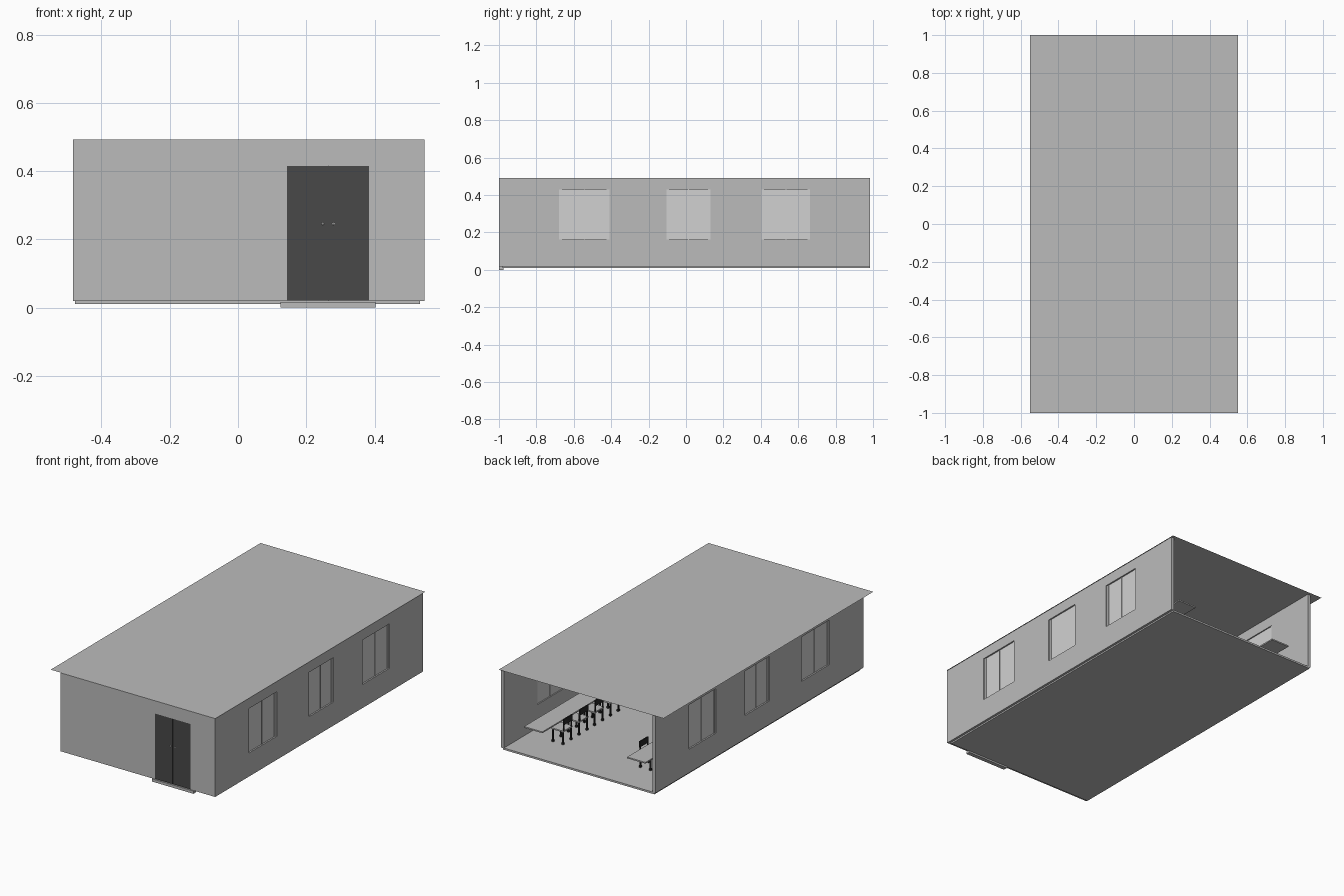
import bpy, bmesh
from mathutils import Vector

if "Cube" in bpy.data.objects:
    bpy.data.objects.remove(bpy.data.objects["Cube"])


def mat(name, r, g=None, b=None):
    m = bpy.data.materials.new(name)
    m.diffuse_color = (r, r if g is None else g, r if b is None else b, 1)
    m.use_nodes = True
    m.node_tree.nodes["Principled BSDF"].inputs["Base Color"].default_value = m.diffuse_color
    return m


WALL = mat("wall_grey", 0.5)
PANE = mat("pale_pane", 0.64)
DARK = mat("door_charcoal", 0.065)
BLACK = mat("chair_black", 0.02)
WHITE = mat("handle_white", 0.85)


def finish(bm, name, material):
    bmesh.ops.recalc_face_normals(bm, faces=bm.faces[:])
    me = bpy.data.meshes.new(name)
    bm.to_mesh(me)
    bm.free()
    me.materials.append(material)
    ob = bpy.data.objects.new(name, me)
    bpy.context.collection.objects.link(ob)
    return ob


def add_box(bm, x0, x1, y0, y1, z0, z1):
    vs = bmesh.ops.create_cube(bm, size=1)["verts"]
    for v in vs:
        v.co = Vector(((x0 + x1) / 2 + v.co.x * (x1 - x0),
                       (y0 + y1) / 2 + v.co.y * (y1 - y0),
                       (z0 + z1) / 2 + v.co.z * (z1 - z0)))


def boxes(name, material, *dims):
    bm = bmesh.new()
    for d in dims:
        add_box(bm, *d)
    return finish(bm, name, material)


def pierced_wall(name, us, zs, holes, place, thickness):
    """Grid of faces with some cells left open, extruded to a thick wall."""
    bm = bmesh.new()
    g = [[bm.verts.new(place(u, z)) for z in zs] for u in us]
    for i in range(len(us) - 1):
        for j in range(len(zs) - 1):
            if (i, j) not in holes:
                bm.faces.new((g[i][j], g[i + 1][j], g[i + 1][j + 1], g[i][j + 1]))
    loose = [v for v in bm.verts if not v.link_faces]
    bmesh.ops.delete(bm, geom=loose, context='VERTS')
    ext = bmesh.ops.extrude_face_region(bm, geom=bm.faces[:], use_keep_orig=True)
    verts = [v for v in ext["geom"] if isinstance(v, bmesh.types.BMVert)]
    bmesh.ops.translate(bm, verts=verts, vec=Vector(thickness))
    return finish(bm, name, WALL)


XL, XR, YF, YB = -0.484, 0.547, -1.0, 0.983
Z0, Z1, T = 0.019, 0.492, 0.02
MID = (XL + XR) / 2
WINDOWS = [(-0.678, -0.41), (-0.104, 0.131), (0.404, 0.664)]
SILL, HEAD = 0.161, 0.429

# roof sheet, with overhang on the left and back
bm = bmesh.new()
bm.faces.new([bm.verts.new(p) for p in
              ((-0.55, -1, 0.494), (0.55, -1, 0.494), (0.55, 1, 0.494), (-0.55, 1, 0.494))])
finish(bm, "roof", WALL)

# floor slab and door step
boxes("floor", WALL, (-0.477, 0.533, -0.98, YB, 0.01, 0.021))
boxes("door_step", WALL, (0.125, 0.403, -1.0, -0.975, 0.0, 0.0165))

# side walls with three window openings each, windows recessed inside
ys = [YF + T] + [v for w in WINDOWS for v in w] + [YB]
for side, x, s in (("right", XR, -1), ("left", XL, 1)):
    pierced_wall(side + "_wall", ys, [Z0, SILL, HEAD, Z1], {(1, 1), (3, 1), (5, 1)},
                 lambda u, z: (x, u, z), (s * T, 0, 0))
    for n, (a, b) in enumerate(WINDOWS, 1):
        m, f = (a + b) / 2, 0.014
        p0, p1 = sorted((x + s * 0.009, x + s * 0.013))
        boxes(f"{side}_window_pane_{n}", PANE, (p0, p1, a, b, SILL, HEAD))
        q0, q1 = sorted((x + s * 0.006, x + s * 0.016))
        boxes(f"{side}_window_frame_{n}", PANE,
              (q0, q1, a, a + f, SILL, HEAD), (q0, q1, b - f, b, SILL, HEAD),
              (q0, q1, m - 0.002, m + 0.002, SILL, HEAD))

# front wall with a door opening
D0, D1, DT = 0.144, 0.384, 0.415
pierced_wall("front_wall", [XL, D0, D1, XR], [Z0, DT, Z1], {(1, 0)},
             lambda u, z: (u, YF + 0.001, z), (0, T, 0))

# double door with two knobs
DM = (D0 + D1) / 2
boxes("door_leaves", DARK,
      (D0, DM - 0.001, -0.998, -0.984, 0.021, DT),
      (DM + 0.001, D1, -0.998, -0.984, 0.021, DT))
boxes("door_gap", DARK, (DM - 0.001, DM + 0.001, -0.994, -0.986, 0.019, DT))
bm = bmesh.new()
for sx in (-0.0155, 0.0155):
    for y in (-0.997, -0.985):
        vs = bmesh.ops.create_uvsphere(bm, u_segments=8, v_segments=6, radius=0.004)["verts"]
        bmesh.ops.translate(bm, verts=vs, vec=Vector((DM + sx, y, 0.2455)))
finish(bm, "door_knobs", WHITE)


def chair(bm_frame, bm_seat, x, y, s):
    """Chair whose back is toward the room centre; s points to the wall."""
    def bx(b, a0, a1, *rest):
        add_box(b, *sorted((x + s * a0, x + s * a1)), *rest)
    for a in (-0.034, 0.034):
        for dy in (-0.038, 0.038):
            bx(bm_frame, a - 0.004, a + 0.004, y + dy - 0.004, y + dy + 0.004, 0.021, 0.098)
            bx(bm_frame, a - 0.006, a + 0.006, y + dy - 0.006, y + dy + 0.006, 0.021, 0.032)
    for dy in (-0.036, 0.036):
        bx(bm_frame, -0.04, -0.034, y + dy - 0.004, y + dy + 0.004, 0.098, 0.15)
    bx(bm_frame, -0.043, -0.036, y - 0.04, y + 0.04, 0.14, 0.175)
    bx(bm_seat, -0.04, 0.04, y - 0.044, y + 0.044, 0.096, 0.104)


# two long desks with a row of chairs each, mirrored about the room centre
for side, s in (("right", 1), ("left", -1)):
    t0, t1 = sorted((MID + s * 0.283, MID + s * 0.405))
    boxes(side + "_desk", WALL, (t0, t1, -0.62, 0.92, 0.143, 0.151))
    frames, seats = bmesh.new(), bmesh.new()
    for i in range(9):
        chair(frames, seats, MID + s * 0.292, 0.72 - 0.15 * i, s)
    finish(frames, side + "_chair_frames", BLACK)
    finish(seats, side + "_chair_seats", WALL)
